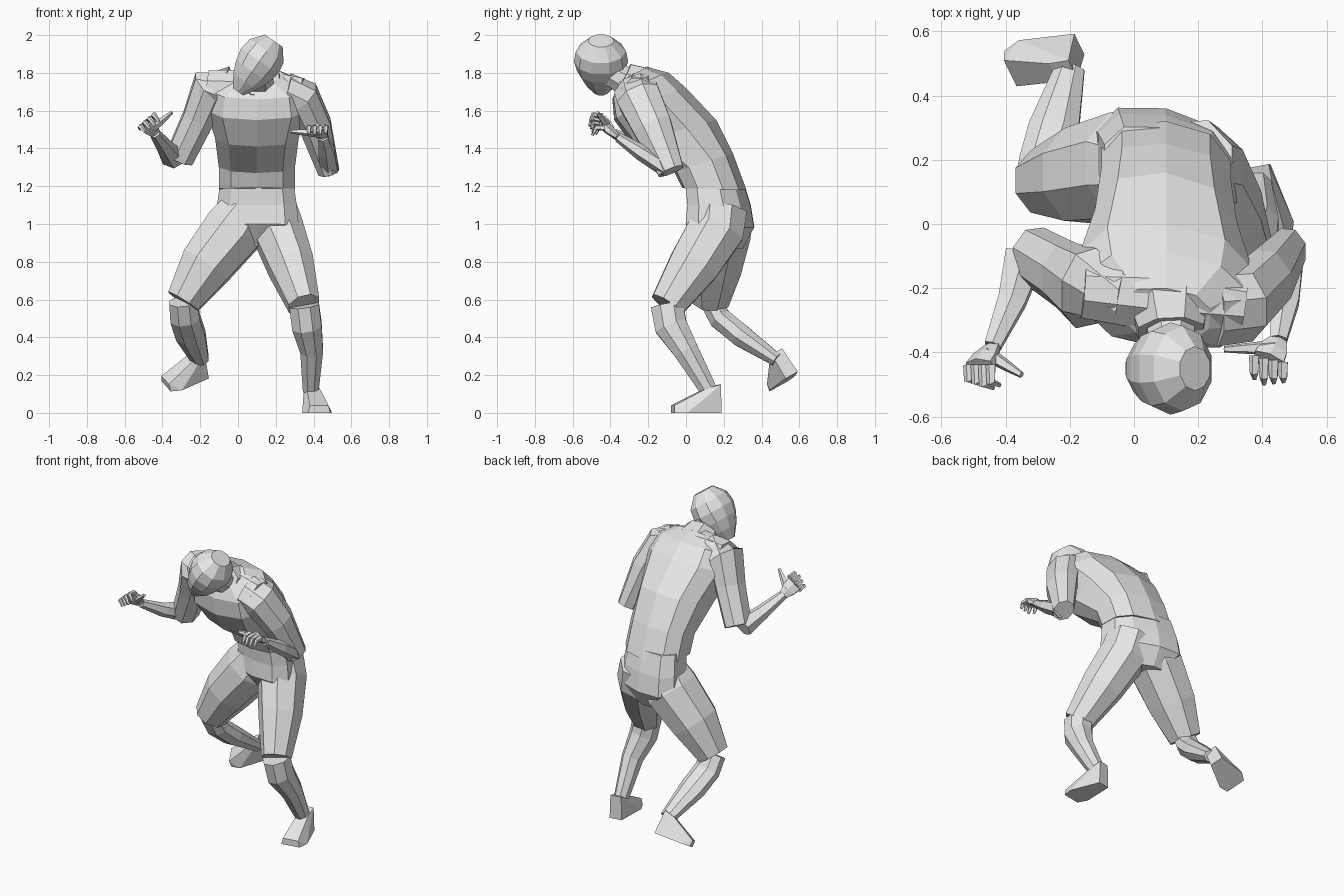
import bpy
import bmesh
from math import cos, sin, pi, copysign
from mathutils import Vector

cube = bpy.data.objects.get("Cube")
if cube:
    bpy.data.objects.remove(cube, do_unlink=True)

plain_grey = bpy.data.materials.new("plain_grey")
plain_grey.use_nodes = True
shade = (0.8, 0.8, 0.8, 1)
plain_grey.diffuse_color = shade
plain_grey.node_tree.nodes["Principled BSDF"].inputs["Base Color"].default_value = shade

ACROSS = Vector((1, 0, 0))
BACKWARD = Vector((0, 1, 0))
UPWARD = Vector((0, 0, 1))


def finish(name, bm):
    """Turn a bmesh into a flat shaded grey object."""
    bmesh.ops.recalc_face_normals(bm, faces=bm.faces)
    mesh = bpy.data.meshes.new(name)
    bm.to_mesh(mesh)
    bm.free()
    mesh.materials.append(plain_grey)
    bpy.context.collection.objects.link(bpy.data.objects.new(name, mesh))


def skin(name, loops):
    """Bridge rings of points and cap both ends."""
    bm = bmesh.new()
    rings = [[bm.verts.new(point) for point in loop] for loop in loops]
    for low, high in zip(rings, rings[1:]):
        for i in range(len(low)):
            bm.faces.new((low[i - 1], low[i], high[i], high[i - 1]))
    bm.faces.new(rings[0])
    bm.faces.new(rings[-1])
    finish(name, bm)


def turns(sides):
    """Cosine and sine of evenly spaced corners, with a flat side facing out."""
    angles = [2 * pi * (i + 0.5) / sides for i in range(sides)]
    return [(cos(angle), sin(angle)) for angle in angles]


def limb(name, path, radii, depth=1, sides=8, hint=ACROSS):
    """Faceted tube along a path; depth is thickness relative to width."""
    centres = [Vector(point) for point in path]
    loops = []
    for k, (centre, radius) in enumerate(zip(centres, radii)):
        axis = (centres[min(k + 1, len(centres) - 1)] - centres[max(k - 1, 0)]).normalized()
        u = (hint - axis * hint.dot(axis)).normalized()
        v = axis.cross(u) * depth
        loops.append([centre + (u * c + v * s) * radius for c, s in turns(sides)])
    skin(name, loops)


def trunk(name, sections, twist, middle_x=0.1, sides=10, boxy=0.8):
    """Body from rings of (half width, back y, back z, front y, front z)."""
    across = ACROSS - BACKWARD * twist
    loops = []
    for width, back_y, back_z, front_y, front_z in sections:
        back = Vector((middle_x, back_y, back_z))
        front = Vector((middle_x, front_y, front_z))
        centre, half = (back + front) / 2, (back - front) / 2
        loops.append([centre + across * width * copysign(abs(c) ** boxy, c)
                      + half * copysign(abs(s) ** boxy, s) for c, s in turns(sides)])
    skin(name, loops)


def shoe(name, heel, toe, up):
    """Wedge shaped shoe: flat sole, low toe and high ankle."""
    heel, toe = Vector(heel), Vector(toe)
    up = Vector(up).normalized()
    side = up.cross(toe - heel).normalized()
    bm = bmesh.new()
    # Each pair of corners: share of the length, half width, height
    for share, width, height in ((0, 0.04, 0), (0.75, 0.08, 0), (1, 0.06, 0),
                                 (1, 0.05, 0.04), (0, 0.035, 0.15), (0.3, 0.035, 0.13)):
        for sign in (-1, 1):
            bm.verts.new(heel.lerp(toe, share) + side * width * sign + up * height)
    bmesh.ops.convex_hull(bm, input=bm.verts)
    finish(name, bm)


def hand(side, wrist, knuckles, spread, reach, curl, thumb_tip):
    """Palm, four curled fingers and a thumb."""
    wrist, knuckles, spread = Vector(wrist), Vector(knuckles), Vector(spread)
    reach, curl, thumb_tip = Vector(reach), Vector(curl), Vector(thumb_tip)
    limb(side + "_palm", [wrist, wrist.lerp(knuckles, 0.5), knuckles],
         [0.03, 0.05, 0.055], 0.5, 6, spread)
    for i, finger in enumerate(("index", "middle", "ring", "little")):
        root = knuckles + spread * (i - 1.5) / 1.5
        length = 1 - abs(i - 1) / 8
        bend = root + reach * length
        limb(f"{side}_{finger}_finger", [root, bend, bend + curl * length],
             [0.017, 0.015, 0.008], 1, 5, spread)
    base = wrist.lerp(knuckles, 0.4)
    limb(side + "_thumb", [base, base.lerp(thumb_tip, 0.6), thumb_tip],
         [0.025, 0.017, 0.01], 1, 5, UPWARD)


# Trunk: shirt over trousers, bent forward and slightly turned
trunk("shirt", [
    (0.21, 0.32, 1.18, -0.02, 1.19),
    (0.21, 0.25, 1.37, -0.06, 1.27),
    (0.23, 0.16, 1.55, -0.28, 1.41),
    (0.28, 0, 1.72, -0.38, 1.55),
    (0.26, -0.09, 1.8, -0.39, 1.66),
    (0.14, -0.2, 1.83, -0.36, 1.74)], 0.1)
limb("shoulder_yoke", [(-0.16, -0.2, 1.72), (0.1, -0.22, 1.7), (0.34, -0.25, 1.68)],
     [0.1, 0.13, 0.1], 1, 8, BACKWARD)
trunk("trouser_seat", [
    (0.2, 0.3, 1.23, 0, 1.23),
    (0.22, 0.34, 1.1, 0.01, 1.1),
    (0.23, 0.36, 0.98, 0, 1),
    (0.1, 0.3, 0.87, 0.09, 0.88)], 0.2)

# Neck, collar and tilted head
nape, throat = Vector((0.11, -0.25, 1.72)), Vector((0.12, -0.42, 1.81))
limb("neck", [nape, throat], [0.09, 0.07])
limb("collar", [nape, nape.lerp(throat, 0.5)], [0.14, 0.11], 0.9)
chin, crown = Vector((0, -0.45, 1.7)), Vector((0.19, -0.45, 1.97))
head_radii = [0.035, 0.08, 0.11, 0.125, 0.115, 0.06]
limb("head", [chin.lerp(crown, i / 5) for i in range(6)], head_radii, 1.15, 10)

# Arms: wide sleeves to the elbow, bare forearms
right_elbow, right_wrist = (-0.34, -0.1, 1.35), (-0.44, -0.38, 1.48)
left_elbow, left_wrist = (0.48, -0.1, 1.29), (0.45, -0.36, 1.46)
limb("right_sleeve", [(-0.04, -0.22, 1.73), (-0.15, -0.2, 1.72), (-0.21, -0.16, 1.56),
                      (-0.31, -0.1, 1.35)], [0.09, 0.11, 0.09, 0.08], 1.2)
limb("left_sleeve", [(0.25, -0.26, 1.7), (0.34, -0.25, 1.67), (0.41, -0.18, 1.52),
                     (0.48, -0.08, 1.28)], [0.1, 0.1, 0.09, 0.06], 1.25)
limb("right_forearm", [right_elbow, (-0.38, -0.24, 1.4), right_wrist],
     [0.07, 0.05, 0.03], 0.85, 6)
limb("left_forearm", [left_elbow, (0.47, -0.24, 1.38), left_wrist],
     [0.055, 0.05, 0.03], 0.85, 6)

# Hands
hand("right", right_wrist, (-0.48, -0.44, 1.54), (-0.035, 0, -0.03),
     (0, -0.06, 0.01), (0.03, -0.01, -0.04), (-0.35, -0.47, 1.59))
hand("left", left_wrist, (0.42, -0.42, 1.51), (0.045, -0.01, 0),
     (0, -0.06, 0), (0, -0.02, -0.04), (0.28, -0.39, 1.49))

# Legs: trousers cut off at the knee, bare shins
right_knee, left_knee = (-0.29, 0.13, 0.59), (0.35, -0.1, 0.57)
limb("right_trouser_leg", [(0.04, 0.18, 1.08), (-0.02, 0.18, 0.97), (-0.17, 0.15, 0.78),
                           right_knee], [0.14, 0.17, 0.15, 0.1], 1.05)
limb("left_trouser_leg", [(0.18, 0.18, 1.08), (0.21, 0.16, 0.97), (0.28, 0.04, 0.78),
                          left_knee], [0.14, 0.145, 0.13, 0.09], 1.1)
limb("right_shin", [right_knee, (-0.28, 0.18, 0.5), (-0.25, 0.29, 0.41),
                    (-0.2, 0.48, 0.28)], [0.08, 0.085, 0.085, 0.05], 0.75)
limb("left_shin", [left_knee, (0.365, -0.08, 0.46), (0.39, 0, 0.33),
                   (0.385, 0.12, 0.12)], [0.085, 0.085, 0.065, 0.045], 1.1)

# Shoes: planted left foot, lifted right foot
shoe("left_shoe", (0.385, 0.18, 0), (0.43, -0.07, 0), UPWARD)
shoe("right_shoe", (-0.17, 0.56, 0.2), (-0.38, 0.49, 0.14), (-0.13, -0.5, 0.8))
